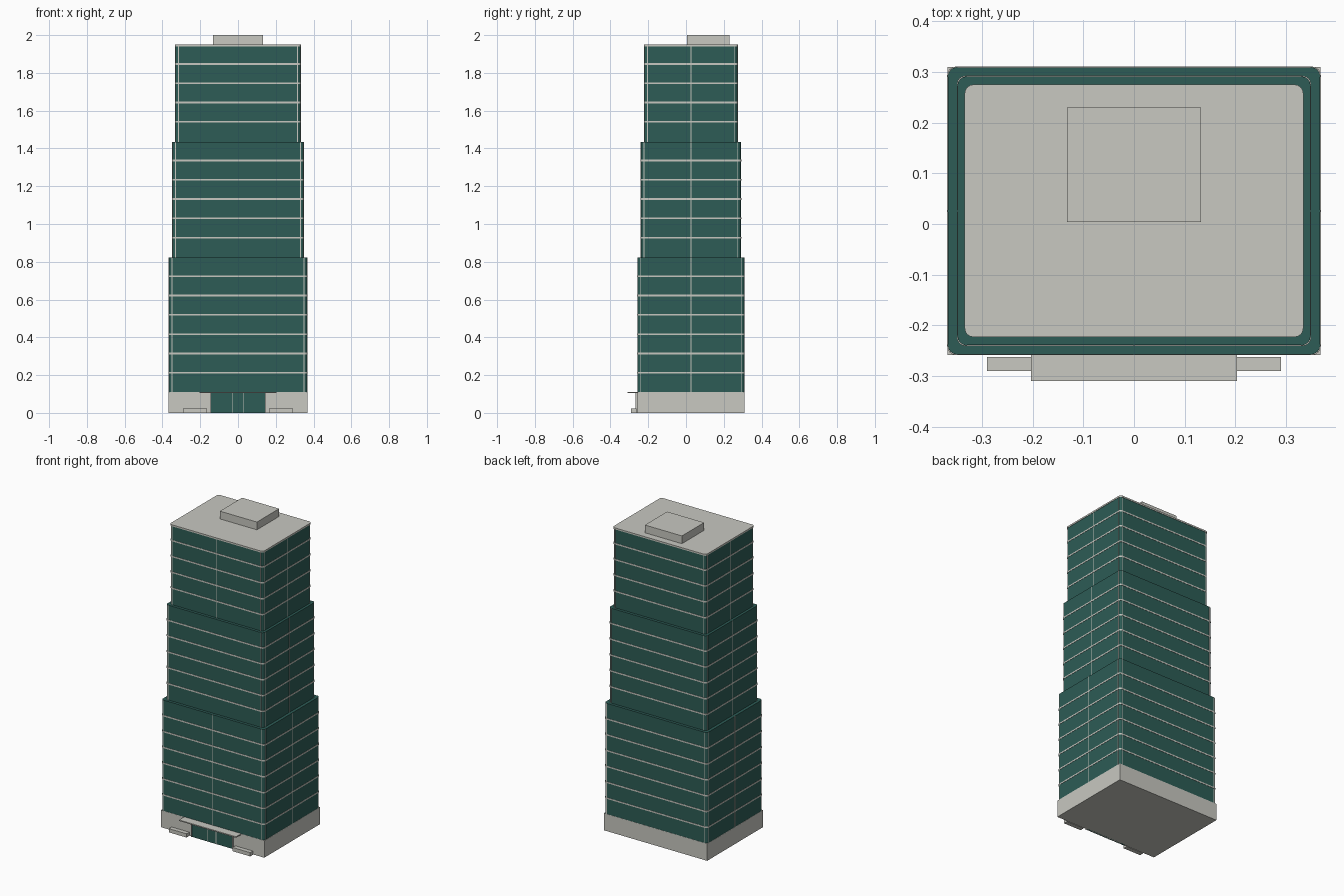
import bpy, bmesh, math

if "Cube" in bpy.data.objects:
    bpy.data.objects.remove(bpy.data.objects["Cube"])


def material(name, rgb):
    m = bpy.data.materials.new(name)
    m.diffuse_color = (*rgb, 1)
    m.use_nodes = True
    m.node_tree.nodes["Principled BSDF"].inputs["Base Color"].default_value = m.diffuse_color
    return m


GLASS = material("teal glass", (0.026, 0.107, 0.092))
STONE = material("pale stone", (0.578, 0.578, 0.533))


def finish(name, bm, mat):
    bmesh.ops.recalc_face_normals(bm, faces=bm.faces)
    me = bpy.data.meshes.new(name)
    bm.to_mesh(me)
    bm.free()
    me.materials.append(mat)
    ob = bpy.data.objects.new(name, me)
    bpy.context.collection.objects.link(ob)
    return ob


def add_prism(bm, x0, x1, y0, y1, z0, z1, r=0.0, seg=4):
    """Upright block, with rounded vertical corners when r > 0."""
    pts = []
    for i, (cx, cy) in enumerate([(x1 - r, y1 - r), (x0 + r, y1 - r),
                                  (x0 + r, y0 + r), (x1 - r, y0 + r)]):
        for k in range(seg + 1 if r else 1):
            a = math.pi / 2 * (i + (k / seg if r else 0))
            pts.append((cx + r * math.cos(a), cy + r * math.sin(a)))
    low = [bm.verts.new((x, y, z0)) for x, y in pts]
    top = [bm.verts.new((x, y, z1)) for x, y in pts]
    bm.faces.new(low[::-1])
    bm.faces.new(top)
    n = len(pts)
    for i in range(n):
        j = (i + 1) % n
        bm.faces.new((low[i], low[j], top[j], top[i]))


def blocks(name, mat, *specs):
    bm = bmesh.new()
    for s in specs:
        add_prism(bm, *s)
    return finish(name, bm, mat)


# stone ground floor
blocks("podium", STONE, (-0.368, 0.368, -0.258, 0.31, 0, 0.11))

# three stepped glass tiers: half width, y front, y back, z range, floor lines
FLOOR = 0.1022
R = 0.017
tiers = [("lower", 0.367, -0.257, 0.309, 0.11, 0.823, range(1, 7)),
         ("middle", 0.348, -0.239, 0.291, 0.823, 1.434, range(8, 13)),
         ("upper", 0.332, -0.221, 0.273, 1.434, 1.94, range(14, 18))]
for name, w, y0, y1, z0, z1, floors in tiers:
    blocks(name + "_glass_tier", GLASS, (-w, w, y0, y1, z0, z1, R))

    # floor bands wrapping the tier
    e = 0.0015
    blocks(name + "_floor_bands", STONE,
           *[(-w - e, w + e, y0 - e, y1 + e, 0.11 + i * FLOOR - 0.0045,
              0.11 + i * FLOOR + 0.0045, R) for i in floors])

    # thin vertical mullions beside the corners and mid-wall
    h, d = 0.002, 0.001
    mid = (y0 + y1) / 2
    bars = []
    for x in (-w + R, w - R):
        bars += [(x - h, x + h, y0 - d, y0 + d, z0, z1),
                 (x - h, x + h, y1 - d, y1 + d, z0, z1)]
    bars.append((-h / 2, h / 2, y0 - d, y0 + d, z0, z1))
    for x in (-w, w):
        for y in (y0 + R, mid, y1 - R):
            bars.append((x - d, x + d, y - h, y + h, z0, z1))
    blocks(name + "_mullions", STONE, *bars)

# roof slab and plant room
blocks("roof_slab", STONE, (-0.334, 0.334, -0.223, 0.275, 1.94, 1.95, R))
blocks("plant_room", STONE, (-0.132, 0.132, 0.004, 0.23, 1.95, 2.0))

# entrance glazing, frames and canopy
blocks("entrance_glass", GLASS, (-0.143, 0.143, -0.264, -0.25, 0, 0.105))
blocks("door_frames", STONE,
       *[(x - 0.002, x + 0.002, -0.267, -0.25, 0, 0.105)
         for x in (-0.145, -0.03, 0.03, 0.145)])
blocks("door_split", GLASS, (-0.001, 0.001, -0.267, -0.26, 0, 0.1))
blocks("canopy", STONE, (-0.203, 0.203, -0.31, -0.25, 0.104, 0.111))

# low planters either side of the door
blocks("planters", STONE, *[(s * 0.227 - 0.063, s * 0.227 + 0.063,
                             -0.29, -0.262, 0, 0.024) for s in (-1, 1)])
